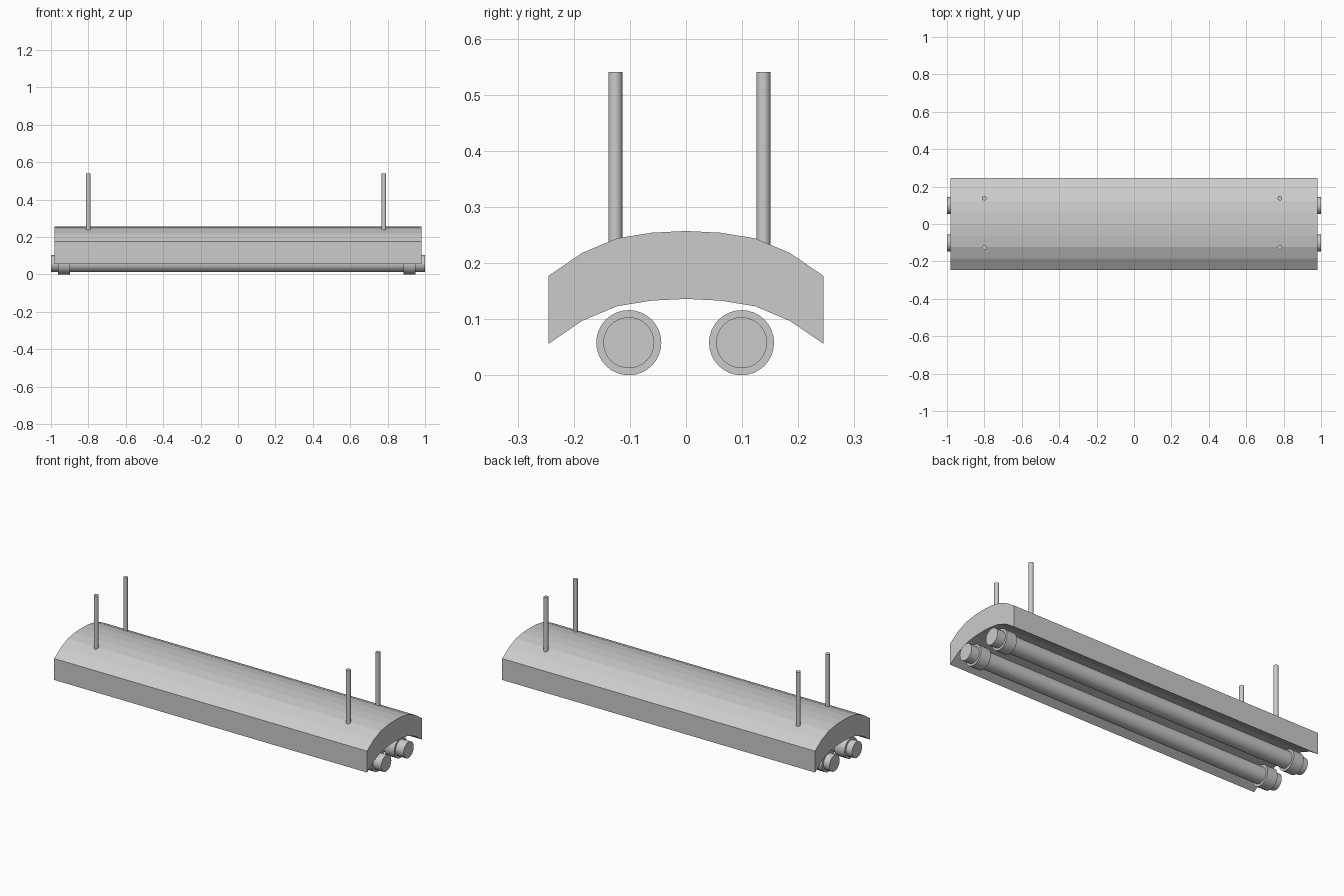
import bpy, bmesh, math
from mathutils import Matrix

if "Cube" in bpy.data.objects:
    bpy.data.objects.remove(bpy.data.objects["Cube"])


def finish(name, bm):
    bmesh.ops.recalc_face_normals(bm, faces=bm.faces)
    me = bpy.data.meshes.new(name)
    bm.to_mesh(me)
    bm.free()
    ob = bpy.data.objects.new(name, me)
    bpy.context.collection.objects.link(ob)
    return ob


def cylinder(name, radius, start, length, axis, sides=32):
    """Capped cylinder running from start along the x or z axis."""
    bm = bmesh.new()
    m = Matrix.Translation((0, 0, length / 2))
    if axis == 'x':
        m = Matrix.Rotation(math.pi / 2, 4, 'Y') @ m
    bmesh.ops.create_cone(bm, cap_ends=True, segments=sides, radius1=radius,
                          radius2=radius, depth=length,
                          matrix=Matrix.Translation(start) @ m)
    for f in bm.faces:
        f.smooth = len(f.verts) == 4
    for e in bm.edges:
        e.smooth = all(f.smooth for f in e.link_faces)
    return finish(name, bm)


# Arched shade: faceted profile extruded along x
half = [(0.245, 0.177), (0.185, 0.218), (0.123, 0.244), (0.061, 0.254)]
top = [(-y, z) for y, z in half] + [(0, 0.257)] + half[::-1]
profile = top + [(y, z - 0.121) for y, z in top[::-1]]
bm = bmesh.new()
face = bm.faces.new([bm.verts.new((-0.98, y, z)) for y, z in profile])
ext = bmesh.ops.extrude_face_region(bm, geom=[face], use_keep_orig=True)
bmesh.ops.translate(bm, vec=(1.96, 0, 0),
                    verts=[v for v in ext['geom'] if isinstance(v, bmesh.types.BMVert)])
finish("shade", bm)

# Two light tubes with a collar near each end
for side, y in (("front", -0.102), ("back", 0.099)):
    cylinder(f"{side}_tube", 0.0455, (-1, y, 0.058), 2, 'x')
    for end, x in (("left", -0.963), ("right", 0.886)):
        cylinder(f"{side}_{end}_collar", 0.058, (x, y, 0.058), 0.064, 'x')

# Four hanging rods
for side, y in (("front", -0.126), ("back", 0.138)):
    for end, x in (("left", -0.80), ("right", 0.78)):
        cylinder(f"{side}_{end}_rod", 0.0125, (x, y, 0.225), 0.315, 'z')
